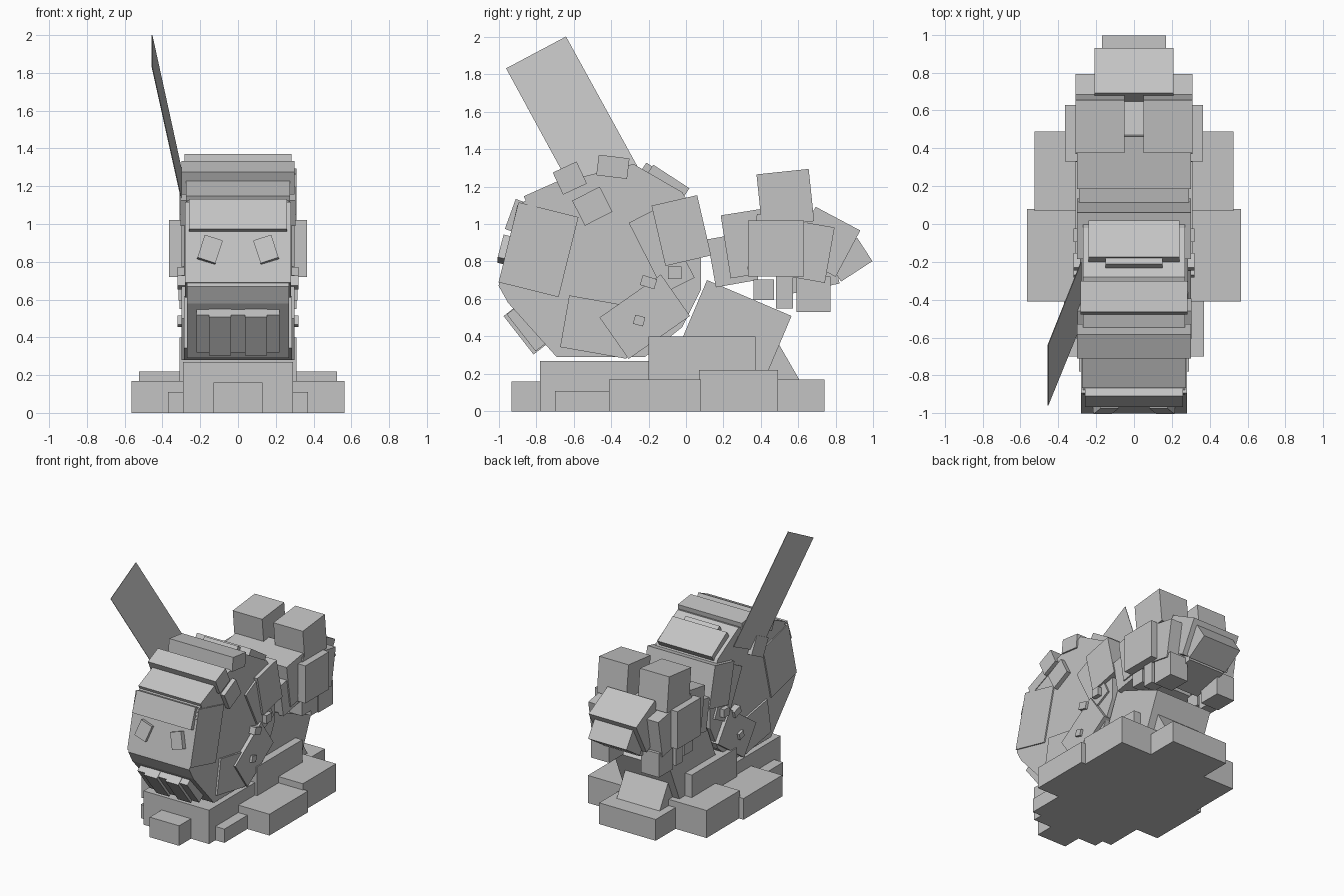
import bpy
import bmesh
from math import radians
from mathutils import Vector

starter = bpy.data.objects.get("Cube")
if starter:
    bpy.data.objects.remove(starter, do_unlink=True)

stone = bpy.data.materials.new("stone grey")
stone.use_nodes = True
stone.diffuse_color = (0.55, 0.55, 0.55, 1)
stone.node_tree.nodes["Principled BSDF"].inputs["Base Color"].default_value = stone.diffuse_color


def finish(name, bm):
    """Turn a bmesh into a named stone object."""
    bmesh.ops.recalc_face_normals(bm, faces=bm.faces)
    mesh = bpy.data.meshes.new(name)
    bm.to_mesh(mesh)
    bm.free()
    mesh.materials.append(stone)
    obj = bpy.data.objects.new(name, mesh)
    bpy.context.collection.objects.link(obj)
    return obj


def block(name, centre, size, pitch=0, lean=0):
    """Box tilted about the x axis (pitch) and the y axis (lean)."""
    bm = bmesh.new()
    bmesh.ops.create_cube(bm, size=1)
    bmesh.ops.scale(bm, vec=size, verts=bm.verts)
    obj = finish(name, bm)
    obj.location = centre
    obj.rotation_euler = (radians(pitch), radians(lean), 0)
    return obj


def slab(name, y, z, depth, height, half, pitch=0):
    """Box across the whole width, centred on x."""
    return block(name, (0, y, z), (half * 2, depth, height), pitch)


def pair(name, centre, size, pitch=0, lean=0):
    """The same box on both sides."""
    x, y, z = centre
    for side, sign in (("left", 1), ("right", -1)):
        block(side + "_" + name, (sign * x, y, z), size, pitch, sign * lean)


def floor_slab(name, front, back, top, half):
    slab(name, (front + back) / 2, top / 2, back - front, top, half)


# Stepped base
floor_slab("base_toe", -.93, -.77, .16, .13)
floor_slab("base_front", -.78, -.19, .27, .29)
floor_slab("base_front_step", -.7, -.4, .11, .37)
floor_slab("base_middle", -.2, .37, .4, .31)
floor_slab("base_wide_step", -.41, .08, .17, .565)
floor_slab("base_rear_step", .07, .49, .22, .525)
floor_slab("base_heel", .36, .74, .17, .25)
slab("heel_wedge", .46, .22, .2, .25, .19, 30)

# Round body core
outline = [(-1, .67), (-.9, 1.1), (-.68, 1.22), (-.28, 1.32), (-.02, 1.17),
           (.08, 1), (.08, .65), (-.02, .45), (-.22, .29), (-.69, .29), (-.95, .58)]
bm = bmesh.new()
face = bm.faces.new([bm.verts.new((-.27, y, z)) for y, z in outline])
grown = bmesh.ops.extrude_face_region(bm, geom=[face])
bmesh.ops.translate(bm, vec=(.54, 0, 0),
                    verts=[v for v in grown["geom"] if isinstance(v, bmesh.types.BMVert)])
finish("body_core", bm)

# Panels around the body
slab("face_panel", -.787, .863, .33, .44, .28, -14)
slab("brow_panel", -.9, 1.04, .08, .17, .26, -20)
slab("forehead_panel", -.74, 1.16, .24, .08, .275, 24)
slab("front_ridge", -.62, 1.245, .14, .13, .3, 25)
slab("top_ridge", -.39, 1.305, .165, .11, .283, -7)
slab("rear_ridge", -.1, 1.22, .23, .08, .24, -33)
slab("rear_ridge_plate", -.2, 1.29, .06, .05, .15, -33)
slab("crest_panel", -.5, 1.095, .165, .15, .305, 27)
slab("back_panel", -.025, .965, .25, .33, .3, 13)
slab("side_panel", -.13, .86, .18, .42, .285, 27)
slab("lower_panel", -.47, .45, .36, .28, .285, -10)
slab("lower_back_panel", -.22, .505, .4, .27, .3, 35)
slab("lower_front_edge", -.84, .45, .25, .1, .22, -52)

# Side studs
pair("lower_stud", (.3, -.25, .485), (.04, .055, .05), -15)
pair("middle_stud", (.295, -.2, .69), (.05, .08, .055), -17)
pair("upper_stud", (.295, -.06, .74), (.05, .07, .065))

# Face details
pair("eye", (.15, -.955, .86), (.1, .07, .13), -14, -18)
pair("tooth", (.095, -.85, .44), (.115, .26, .11), -52)

# Tall thin fin on the right
bm = bmesh.new()
corners = [(-.455, -.64, 2), (-.455, -.96, 1.83), (-.28, -.53, 1.04), (-.28, -.2, 1.2)]
bm.faces.new([bm.verts.new(Vector(c)) for c in corners])
fin = finish("fin", bm)
thickness = fin.modifiers.new("thickness", 'SOLIDIFY')
thickness.thickness = .004
thickness.offset = 0

# Rear neck and link
slab("neck", .24, .375, .49, .5, .25, -23)
slab("link", .25, .81, .23, .26, .29, 10)
slab("shoulder", .35, .9, .28, .34, .3, 9)

# Rear head
slab("rear_head", .56, .87, .42, .3, .31, -10)
pair("head_side", (.29, .48, .87), (.15, .3, .3))
pair("top_block", (.18, .53, 1.14), (.26, .28, .28), 6)
slab("muzzle", .745, .905, .27, .28, .21, -28)
slab("muzzle_tip", .87, .81, .2, .15, .17, 33)
pair("jaw_block", (.22, .68, .625), (.16, .18, .19))
pair("small_jaw_block", (.26, .415, .65), (.11, .11, .11))
pair("lower_jaw_block", (.26, .525, .64), (.1, .09, .18))
slab("chin", .66, .71, .3, .12, .16, 12)
